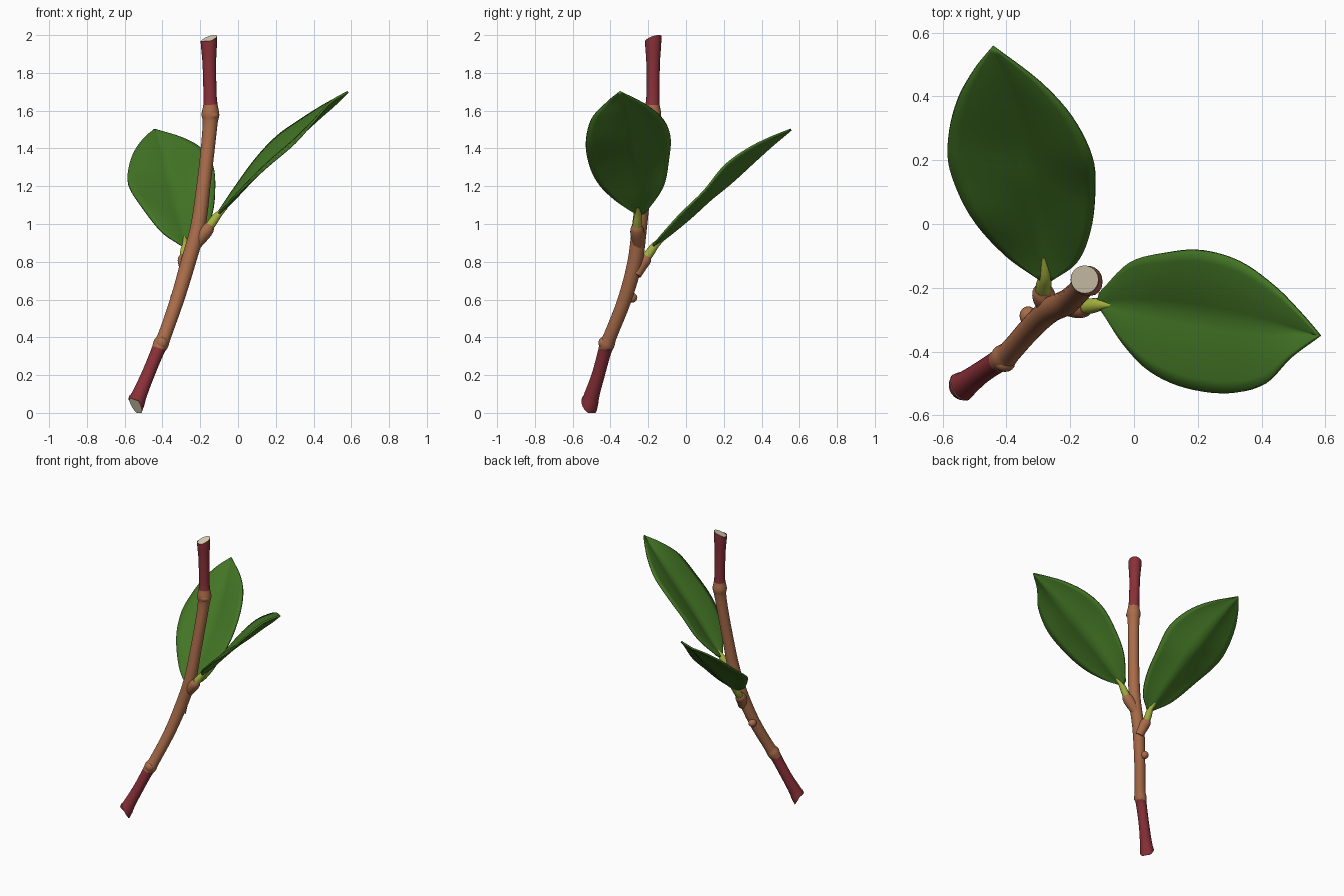
import bpy, bmesh, math
from mathutils import Vector


def material(name, rgb):
    m = bpy.data.materials.new(name)
    m.diffuse_color = (*rgb, 1)
    return m


BARK = material("brown bark", (0.40, 0.15, 0.068))
RED = material("dark red bark", (0.25, 0.03, 0.04))
CREAM = material("cream cut wood", (0.75, 0.66, 0.49))
LIME = material("yellow green", (0.38, 0.45, 0.05))
LEAF = material("leaf green", (0.055, 0.175, 0.018))


def spline(rows, steps):
    """Smooth curve through rows of x, y, z (and radius)."""
    p = [Vector(r) for r in rows]
    t = [0.0]
    for a, b in zip(p, p[1:]):
        t.append(t[-1] + (b.xyz - a.xyz).length)
    n = len(p)
    tan = [(p[min(i + 1, n - 1)] - p[max(i - 1, 0)]) / (t[min(i + 1, n - 1)] - t[max(i - 1, 0)])
           for i in range(n)]
    out = []
    for i in range(n - 1):
        h = t[i + 1] - t[i]
        for k in range(steps):
            s = k / steps
            out.append(p[i] * (2*s**3 - 3*s**2 + 1) + tan[i] * (h * (s**3 - 2*s**2 + s))
                       + p[i + 1] * (3*s**2 - 2*s**3) + tan[i + 1] * (h * (s**3 - s**2)))
    return out + [p[-1]]


def finish(bm, name, mats, angle=50):
    bmesh.ops.recalc_face_normals(bm, faces=bm.faces)
    me = bpy.data.meshes.new(name)
    bm.to_mesh(me)
    bm.free()
    for m in mats:
        me.materials.append(m)
    ob = bpy.data.objects.new(name, me)
    bpy.context.collection.objects.link(ob)
    bpy.ops.object.select_all(action='DESELECT')
    ob.select_set(True)
    bpy.context.view_layer.objects.active = ob
    bpy.ops.object.shade_smooth_by_angle(angle=math.radians(angle))
    return ob


def tube(name, rows, mats, steps=4, sides=24, cut0=(0, 0, 0), cut1=(0, 0, 0), rule=None):
    """Round tube; cut0 and cut1 slant its two ends."""
    pts = spline(rows, steps)
    bm = bmesh.new()
    rings = []
    for i, q in enumerate(pts):
        d = (pts[min(i + 1, len(pts) - 1)].xyz - pts[max(i - 1, 0)].xyz).normalized()
        u = d.cross(Vector((0.3, -1, 0))).normalized()
        v = d.cross(u)
        slant = Vector(cut0 if i == 0 else cut1 if i == len(pts) - 1 else (0, 0, 0))
        ring = []
        for k in range(sides):
            a = 2 * math.pi * k / sides
            e = (u * math.cos(a) + v * math.sin(a)) * q[3]
            c = q.xyz + e + d * e.dot(slant)
            c.z = min(max(c.z, 0), 2)
            ring.append(bm.verts.new(c))
        rings.append(ring)
    for a, b in zip(rings, rings[1:]):
        for k in range(sides):
            j = (k + 1) % sides
            f = bm.faces.new((a[k], a[j], b[j], b[k]))
            if rule:
                f.material_index = rule(f.calc_center_median().z)
    for r in (rings[0], rings[-1]):
        bm.faces.new(r).material_index = len(mats) - 1
    return finish(bm, name, mats)


# Main stem: brown middle, red ends, cream slanted cuts
tube("stem", [
    (-0.543, -0.512, 0.045, 0.047), (-0.525, -0.50, 0.09, 0.041), (-0.478, -0.465, 0.20, 0.035),
    (-0.422, -0.428, 0.335, 0.036), (-0.408, -0.418, 0.365, 0.041), (-0.392, -0.404, 0.40, 0.036),
    (-0.322, -0.325, 0.60, 0.037), (-0.263, -0.270, 0.80, 0.040), (-0.213, -0.247, 0.98, 0.040),
    (-0.183, -0.221, 1.20, 0.037), (-0.160, -0.196, 1.40, 0.037), (-0.147, -0.180, 1.54, 0.040),
    (-0.146, -0.178, 1.58, 0.047), (-0.146, -0.177, 1.63, 0.038), (-0.148, -0.175, 1.68, 0.035),
    (-0.152, -0.174, 1.85, 0.036), (-0.154, -0.174, 1.94, 0.042), (-0.155, -0.174, 1.98, 0.044)],
    [BARK, RED, CREAM], cut0=(-0.7, -0.45, 0), cut1=(0.32, 0.32, 0),
    rule=lambda z: 1 if z < 0.337 or z > 1.63 else 0)


# Buds on the stem
def bud(name, pos, size):
    bm = bmesh.new()
    bmesh.ops.create_uvsphere(bm, u_segments=16, v_segments=10, radius=1)
    for v in bm.verts:
        v.co = Vector(pos) + Vector(v.co[k] * size[k] for k in range(3))
    finish(bm, name, [BARK])


bud("lower_bud", (-0.405, -0.438, 0.37), (0.032, 0.026, 0.032))
bud("middle_bud", (-0.332, -0.288, 0.61), (0.027, 0.03, 0.027))
bud("upper_bud", (-0.135, -0.185, 1.575), (0.036, 0.04, 0.03))

# Bark stubs and leaf stalks
tube("right_stub", [(-0.225, -0.25, 0.89, 0.03), (-0.185, -0.257, 0.945, 0.037),
                    (-0.16, -0.26, 0.975, 0.034), (-0.148, -0.26, 0.995, 0.024)], [BARK])
tube("right_stalk", [(-0.165, -0.26, 0.965, 0.024), (-0.135, -0.257, 1.01, 0.024),
                     (-0.105, -0.253, 1.048, 0.019), (-0.06, -0.255, 1.087, 0.006)], [LIME])
tube("back_stub", [(-0.268, -0.265, 0.73, 0.028), (-0.28, -0.235, 0.79, 0.036),
                   (-0.285, -0.215, 0.815, 0.034), (-0.285, -0.205, 0.83, 0.025)], [BARK])
tube("back_stalk", [(-0.285, -0.22, 0.81, 0.024), (-0.283, -0.19, 0.85, 0.024),
                    (-0.278, -0.16, 0.89, 0.019), (-0.284, -0.105, 0.932, 0.006)], [LIME])


# Leaves: surface spanned between two edges and a midrib
def leaf(name, left, mid, right, tip):
    curves = [spline(c + [tip], 5) for c in (left, mid, right)]
    half = 6
    bm = bmesh.new()
    grid = []
    for l, m, r in zip(*curves):
        row = []
        for j in range(-half, half + 1):
            s = abs(j) / half
            e = l if j < 0 else r
            c = m.lerp(e, s)
            c.z += 0.05 * (e - m).length * math.sin(math.pi * s)
            row.append(bm.verts.new(c))
        grid.append(row)
    for a, b in zip(grid, grid[1:]):
        for j in range(2 * half):
            bm.faces.new((a[j], a[j + 1], b[j + 1], b[j]))
    bmesh.ops.remove_doubles(bm, verts=bm.verts, dist=0.0005)
    ob = finish(bm, name, [LEAF], 80)
    mod = ob.modifiers.new("thickness", 'SOLIDIFY')
    mod.thickness = 0.012
    mod.offset = 0


leaf("right_leaf",
     [(-0.105, -0.215, 1.06), (-0.01, -0.12, 1.20), (0.10, -0.09, 1.35), (0.21, -0.083, 1.465),
      (0.33, -0.118, 1.55), (0.44, -0.196, 1.62), (0.52, -0.277, 1.665)],
     [(-0.115, -0.25, 1.04), (-0.03, -0.255, 1.12), (0.07, -0.265, 1.225), (0.18, -0.28, 1.335),
      (0.31, -0.30, 1.45), (0.43, -0.32, 1.56), (0.51, -0.335, 1.63)],
     [(-0.095, -0.277, 1.06), (-0.03, -0.378, 1.13), (0.05, -0.46, 1.21), (0.16, -0.512, 1.31),
      (0.30, -0.53, 1.43), (0.41, -0.50, 1.555), (0.49, -0.418, 1.645)],
     (0.583, -0.35, 1.70))
leaf("back_leaf",
     [(-0.295, -0.175, 0.885), (-0.405, -0.095, 0.96), (-0.515, 0.03, 1.10), (-0.577, 0.17, 1.20),
      (-0.583, 0.265, 1.27), (-0.555, 0.385, 1.37), (-0.50, 0.485, 1.45)],
     [(-0.275, -0.17, 0.88), (-0.285, -0.09, 0.94), (-0.30, 0.02, 1.03), (-0.32, 0.13, 1.13),
      (-0.345, 0.24, 1.22), (-0.375, 0.36, 1.33), (-0.41, 0.46, 1.42)],
     [(-0.257, -0.175, 0.885), (-0.18, -0.12, 0.95), (-0.138, -0.03, 1.05), (-0.122, 0.093, 1.17),
      (-0.132, 0.208, 1.31), (-0.195, 0.334, 1.40), (-0.295, 0.444, 1.455)],
     (-0.442, 0.556, 1.50))
